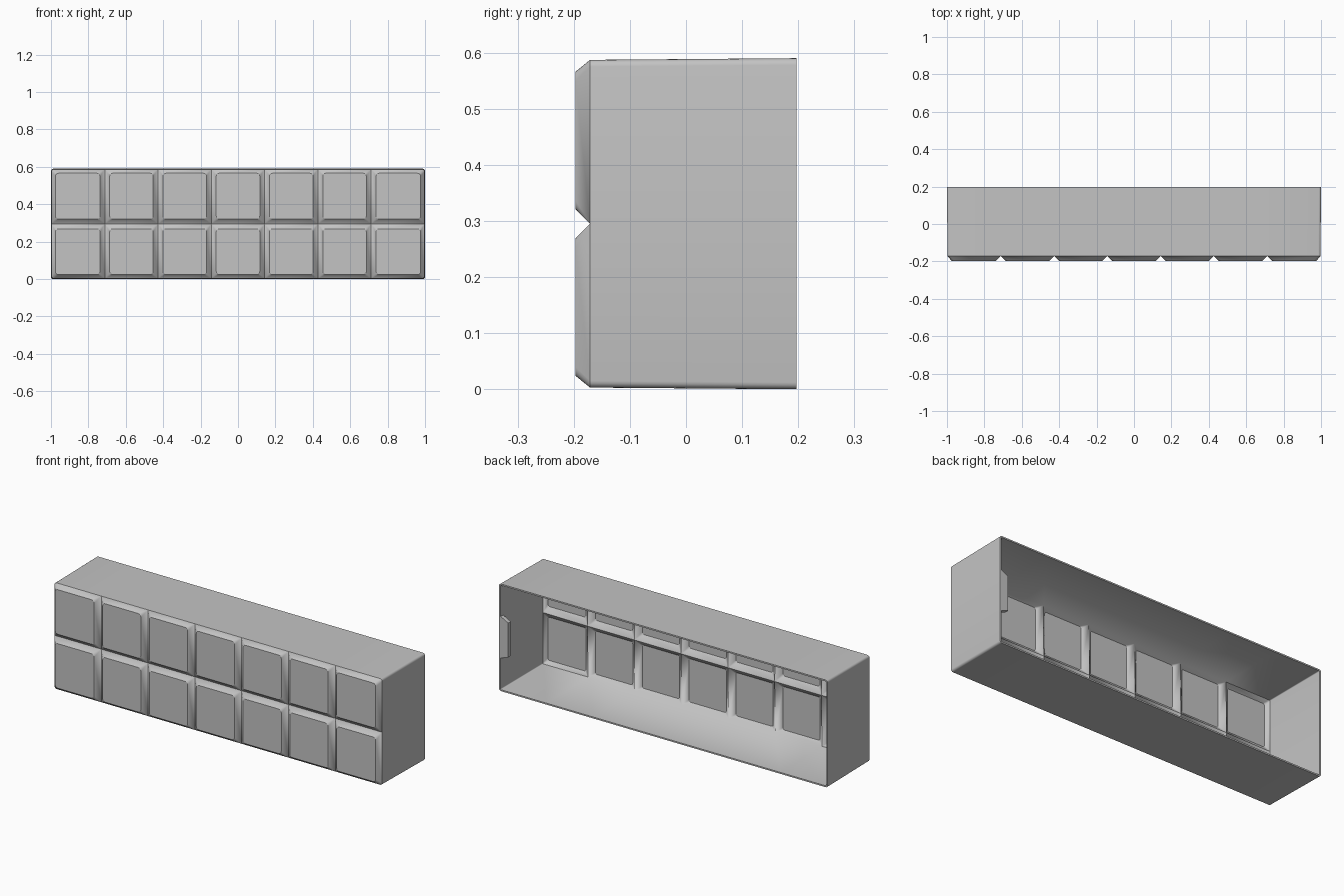
import bpy
import bmesh
import math

cube = bpy.data.objects.get("Cube")
if cube:
    bpy.data.objects.remove(cube, do_unlink=True)

COLS, ROWS = 7, 2
HEIGHT = 0.59
FRONT, SEAM, BACK = -0.197, -0.171, 0.197
DRAFT = 0.003
WALL = 0.008

grey = bpy.data.materials.new("plain grey")
grey.use_nodes = True
colour = (0.55, 0.55, 0.55, 1)
grey.diffuse_color = colour
grey.node_tree.nodes["Principled BSDF"].inputs["Base Color"].default_value = colour


def make_object(name, bm):
    mesh = bpy.data.meshes.new(name)
    bm.to_mesh(mesh)
    bm.free()
    mesh.materials.append(grey)
    obj = bpy.data.objects.new(name, mesh)
    bpy.context.collection.objects.link(obj)
    return obj


def smooth(obj):
    bpy.ops.object.select_all(action="DESELECT")
    obj.select_set(True)
    bpy.context.view_layer.objects.active = obj
    for mod in list(obj.modifiers):
        bpy.ops.object.modifier_apply(modifier=mod.name)
    bpy.ops.object.shade_smooth_by_angle(angle=math.radians(30))


def rounded_rect(x0, x1, z0, z1, radii, steps=4):
    """Corner arcs of a rectangle, anticlockwise from the lower left."""
    points = []
    corners = [(x0, z0, 1, 1), (x1, z0, -1, 1), (x1, z1, -1, -1), (x0, z1, 1, -1)]
    for i, ((x, z, sx, sz), r) in enumerate(zip(corners, radii)):
        for s in range(steps + 1):
            a = math.pi * (1 + i / 2 + s / steps / 2)
            points.append((x + r * (sx + math.cos(a)), z + r * (sz + math.sin(a))))
    return points


# Panelled front: each cell is a raised flat pad with sloping borders
bm = bmesh.new()
width, depth = 1 - DRAFT, HEIGHT / 2 - DRAFT
middle = HEIGHT / 2
for i in range(COLS):
    for j in range(ROWS):
        xs = [width * (2 * (i + k) / COLS - 1) for k in (0, 1)]
        zs = [middle + depth * (2 * (j + k) / ROWS - 1) for k in (0, 1)]
        left, right = i == 0, i == COLS - 1
        low, high = j == 0, j == ROWS - 1
        ends = [left and low, right and low, right and high, left and high]
        outer = rounded_rect(*xs, *zs, [0.012 if e else 0 for e in ends])
        gap = [0.021 if edge else 0.026 for edge in (left, right, low, high)]
        pad = rounded_rect(xs[0] + gap[0], xs[1] - gap[1],
                           zs[0] + gap[2], zs[1] - gap[3], [0.016] * 4)
        a = [bm.verts.new((x, SEAM, z)) for x, z in outer]
        b = [bm.verts.new((x, FRONT, z)) for x, z in pad]
        bm.faces.new(b)
        for k in range(len(a)):
            n = (k + 1) % len(a)
            bm.faces.new((a[k], a[n], b[n], b[k]))
bmesh.ops.remove_doubles(bm, verts=bm.verts[:], dist=0.0001)

# Side walls drawn straight back with a slight draft, back left open
rim = [e for e in bm.edges if e.is_boundary]
new = bmesh.ops.extrude_edge_only(bm, edges=rim)["geom"]
for v in new:
    if isinstance(v, bmesh.types.BMVert):
        v.co.x /= width
        v.co.z = middle + (v.co.z - middle) * middle / depth
        v.co.y = BACK
bmesh.ops.recalc_face_normals(bm, faces=bm.faces[:])
bm.normal_update()
pad_face = min(bm.faces, key=lambda f: f.calc_center_median().y)
if pad_face.normal.y > 0:
    bmesh.ops.reverse_faces(bm, faces=bm.faces[:])
shell = make_object("panelled_shell", bm)
thick = shell.modifiers.new("wall", "SOLIDIFY")
thick.thickness = WALL
thick.offset = -1
thick.use_even_offset = True
smooth(shell)

# Small tab inside one end wall, beside the open back
bm = bmesh.new()
profile = [(0.995, 0.18), (0.995, 0.41), (0.947, 0.385), (0.947, 0.195)]
face = bm.faces.new([bm.verts.new((x, 0.172, z)) for x, z in profile])
moved = bmesh.ops.extrude_face_region(bm, geom=[face])["geom"]
for v in moved:
    if isinstance(v, bmesh.types.BMVert):
        v.co.y = 0.194
bmesh.ops.recalc_face_normals(bm, faces=bm.faces[:])
smooth(make_object("inner_tab", bm))
